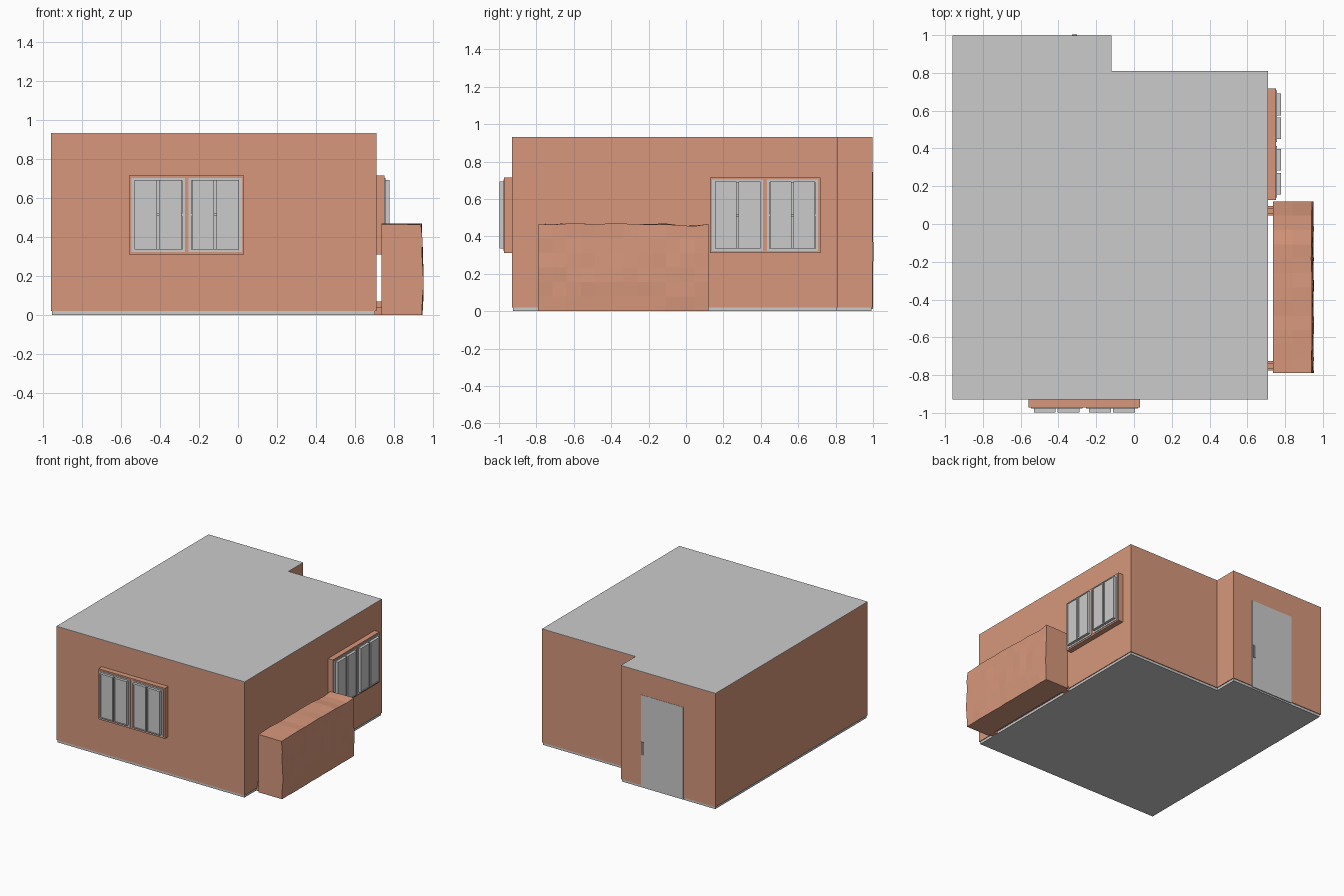
import bpy, bmesh, math, random
from mathutils import Matrix, Vector

if "Cube" in bpy.data.objects:
    bpy.data.objects.remove(bpy.data.objects["Cube"])

random.seed(4)
brown = bpy.data.materials.new("terracotta")
brown.diffuse_color = (0.68, 0.31, 0.2, 1)
brown.use_nodes = True
brown.node_tree.nodes["Principled BSDF"].inputs["Base Color"].default_value = brown.diffuse_color
dark = bpy.data.materials.new("dark_metal")
dark.diffuse_color = (0.2, 0.2, 0.2, 1)
dark.use_nodes = True
dark.node_tree.nodes["Principled BSDF"].inputs["Base Color"].default_value = dark.diffuse_color


def finish(name, bm, mat=None, matrix=None):
    if matrix:
        bm.transform(matrix)
    bmesh.ops.recalc_face_normals(bm, faces=bm.faces)
    me = bpy.data.meshes.new(name)
    bm.to_mesh(me)
    bm.free()
    ob = bpy.data.objects.new(name, me)
    bpy.context.collection.objects.link(ob)
    if mat:
        me.materials.append(mat)
    return ob


def boxes(name, spans, mat=None, matrix=None):
    """One object from boxes given as x0, x1, y0, y1, z0, z1."""
    bm = bmesh.new()
    for x0, x1, y0, y1, z0, z1 in spans:
        m = Matrix.Translation(((x0 + x1) / 2, (y0 + y1) / 2, (z0 + z1) / 2))
        m = m @ Matrix.Diagonal((x1 - x0, y1 - y0, z1 - z0, 1))
        bmesh.ops.create_cube(bm, size=1, matrix=m)
    return finish(name, bm, mat, matrix)


def prism(name, outline, z0, z1, mat=None):
    bm = bmesh.new()
    face = bm.faces.new([bm.verts.new((x, y, z0)) for x, y in outline])
    ext = bmesh.ops.extrude_face_region(bm, geom=[face])
    verts = [v for v in ext["geom"] if isinstance(v, bmesh.types.BMVert)]
    bmesh.ops.translate(bm, verts=verts, vec=(0, 0, z1 - z0))
    return finish(name, bm, mat)


def ring(x0, x1, z0, z1, w, y0, y1):
    """Four bars of a rectangular frame."""
    return [(x0, x0 + w, y0, y1, z0, z1), (x1 - w, x1, y0, y1, z0, z1),
            (x0 + w, x1 - w, y0, y1, z0, z0 + w), (x0 + w, x1 - w, y0, y1, z1 - w, z1)]


def plan(inset=0):
    """L-shaped house plan, with the step in the back right corner."""
    i = inset
    return [(-0.96 + i, -0.93 + i), (0.71 - i, -0.93 + i), (0.71 - i, 0.81 - i),
            (-0.12 - i, 0.81 - i), (-0.12 - i, 0.997 - i), (-0.96 + i, 0.997 - i)]


# House body: floor slab, walls, flat roof
prism("floor_slab", plan(0.006), 0, 0.02)
prism("walls", plan(), 0.02, 0.928, brown)
prism("roof", plan(), 0.928, 0.932)


# Windows: the same unit facing -y, placed on the front and right walls
def window(side, matrix):
    z0, z1 = 0.31, 0.715
    boxes(side + "_window_surround",
          ring(-0.295, 0.295, z0, z1, 0.012, -0.042, 0.005)
          + [(-0.01, 0.01, -0.042, 0.005, z0 + 0.012, z1 - 0.012)], brown, matrix)
    frame, panes, bars = [], [], []
    for s in (-1, 1):
        a, b = sorted((s * 0.01, s * 0.283))
        frame += ring(a, b, z0 + 0.012, z1 - 0.012, 0.014, -0.046, 0.003)
        bars.append((a + 0.014, b - 0.014, -0.044, -0.03, 0.507, 0.519))
        frame.append((a + 0.014, b - 0.014, -0.03, 0.003, z0 + 0.026, z1 - 0.026))
        for p, q in ((0.026, 0.141), (0.152, 0.267)):
            c, d = sorted((s * p, s * q))
            panes += ring(c, d, 0.336, 0.692, 0.008, -0.068, -0.044)
            panes.append((c + 0.008, d - 0.008, -0.063, -0.044, 0.344, 0.684))
    boxes(side + "_window_frame", frame, None, matrix)
    boxes(side + "_window_bars", bars, None, matrix)
    boxes(side + "_window_sashes", panes, None, matrix)


window("front", Matrix.Translation((-0.263, -0.93, 0)))
window("right", Matrix.Translation((0.71, 0.423, 0)) @ Matrix.Rotation(math.pi / 2, 4, 'Z'))

# Back door with its handle plate
boxes("back_door", [(-0.675, -0.30, 0.98, 0.999, 0.012, 0.745)])
boxes("door_handle", [(-0.328, -0.303, 0.99, 1.002, 0.265, 0.37)], dark)

# Rough low wall beside the house: a gridded box with an uneven top and outer face
bm = bmesh.new()
bmesh.ops.create_cube(bm, size=1, matrix=Matrix.Translation((0.84, -0.335, 0.2325))
                      @ Matrix.Diagonal((0.21, 0.91, 0.465, 1)))
for axis, lo, hi, n in ((0, 0.735, 0.945, 2), (1, -0.79, 0.12, 12), (2, 0, 0.465, 6)):
    for k in range(1, n):
        co, no = Vector(), Vector()
        co[axis], no[axis] = lo + (hi - lo) * k / n, 1
        bmesh.ops.bisect_plane(bm, geom=bm.verts[:] + bm.edges[:] + bm.faces[:],
                               plane_co=co, plane_no=no)
for v in bm.verts:
    x, y, z = v.co
    if x > 0.94:
        v.co.x += 0.005 * math.sin((z - 0.35) * -9) + random.uniform(-0.003, 0.003)
    if z > 0.46:
        dip = 0.013 * math.exp(-((y - 0.02) / 0.07) ** 2)
        v.co.z += random.uniform(-0.003, 0.004) - dip
finish("low_wall", bm, brown)

# Short ties joining the low wall to the house
boxes("low_wall_ties", [(0.70, 0.74, y, y + 0.05, 0, 0.04) for y in (-0.775, 0.045)]
      + [(0.71, 0.735, y, y + 0.03, 0.04, 0.068) for y in (-0.765, 0.055)], brown)
